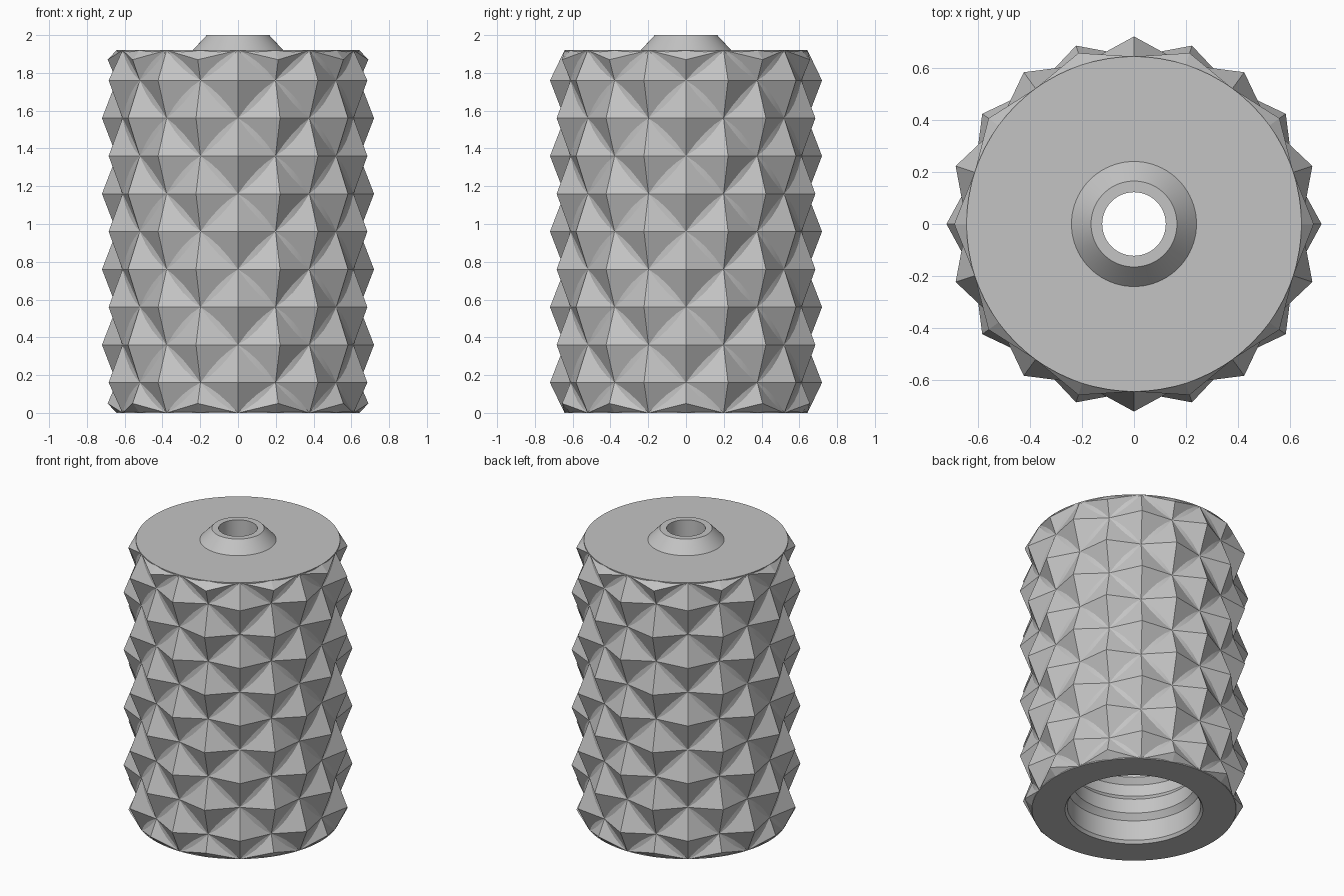
import bpy
import bmesh
from math import sin, cos, radians, tau

cube = bpy.data.objects.get("Cube")
if cube:
    bpy.data.objects.remove(cube)

grey = bpy.data.materials.new("light grey")
grey.use_nodes = True
colour = (0.55, 0.55, 0.55, 1)
grey.diffuse_color = colour
grey.node_tree.nodes["Principled BSDF"].inputs["Base Color"].default_value = colour

BODY_R, TIP_R = 0.643, 0.72
TOP, STEP, FIRST = 1.92, 0.2, -0.04


def make_object(name, bm):
    bmesh.ops.recalc_face_normals(bm, faces=bm.faces[:])
    mesh = bpy.data.meshes.new(name)
    bm.to_mesh(mesh)
    bm.free()
    mesh.materials.append(grey)
    obj = bpy.data.objects.new(name, mesh)
    bpy.context.collection.objects.link(obj)
    return obj


def lathe(name, profile, segments=80):
    """Revolve a closed (radius, height) profile around z."""
    bm = bmesh.new()
    rings = [[bm.verts.new((r * cos(tau * i / segments), r * sin(tau * i / segments), z))
              for i in range(segments)] for r, z in profile]
    for a, b in zip(rings, rings[1:] + rings[:1]):
        for i in range(segments):
            j = (i + 1) % segments
            bm.faces.new((a[i], a[j], b[j], b[i]))
    obj = make_object(name, bm)
    bpy.ops.object.select_all(action="DESELECT")
    obj.select_set(True)
    bpy.context.view_layer.objects.active = obj
    bpy.ops.object.shade_smooth_by_angle(angle=radians(25))
    return obj


# Hollow body: outer wall, cone spout, through hole and ridged socket underneath
lathe("body", [
    (BODY_R, 0), (BODY_R, TOP), (0.24, TOP), (0.165, 2), (0.122, 2),
    (0.122, 0.9), (0.39, 0.8),
    (0.39, 0.46), (0.42, 0.42), (0.42, 0.34), (0.39, 0.3),
    (0.39, 0.2), (0.42, 0.16), (0.42, 0.02), (0.434, 0),
])

# Faceted grip: staggered four-sided studs, with shortened ones at both ends
bm = bmesh.new()


def point(radius, column, z):
    angle = radians(18 * column)
    return bm.verts.new((radius * cos(angle), radius * sin(angle), z))


for row in range(11):
    z = FIRST + STEP * row
    at_end = row in (0, 10)
    low, high = max(z - STEP, 0), min(z + STEP, TOP)
    side = min(max(z, 0), TOP)
    tip_z = min(max(z, 0.05), TOP - 0.05)
    for column in range(row % 2, 20, 2):
        tip = point(0.69 if at_end else TIP_R, column, tip_z)
        rim = [point(BODY_R, column - 1, side), point(BODY_R, column, low),
               point(BODY_R, column + 1, side), point(BODY_R, column, high)]
        for a, b in zip(rim, rim[1:] + rim[:1]):
            bm.faces.new((a, b, tip))
bmesh.ops.remove_doubles(bm, verts=bm.verts[:], dist=0.0005)
make_object("grip_studs", bm)
